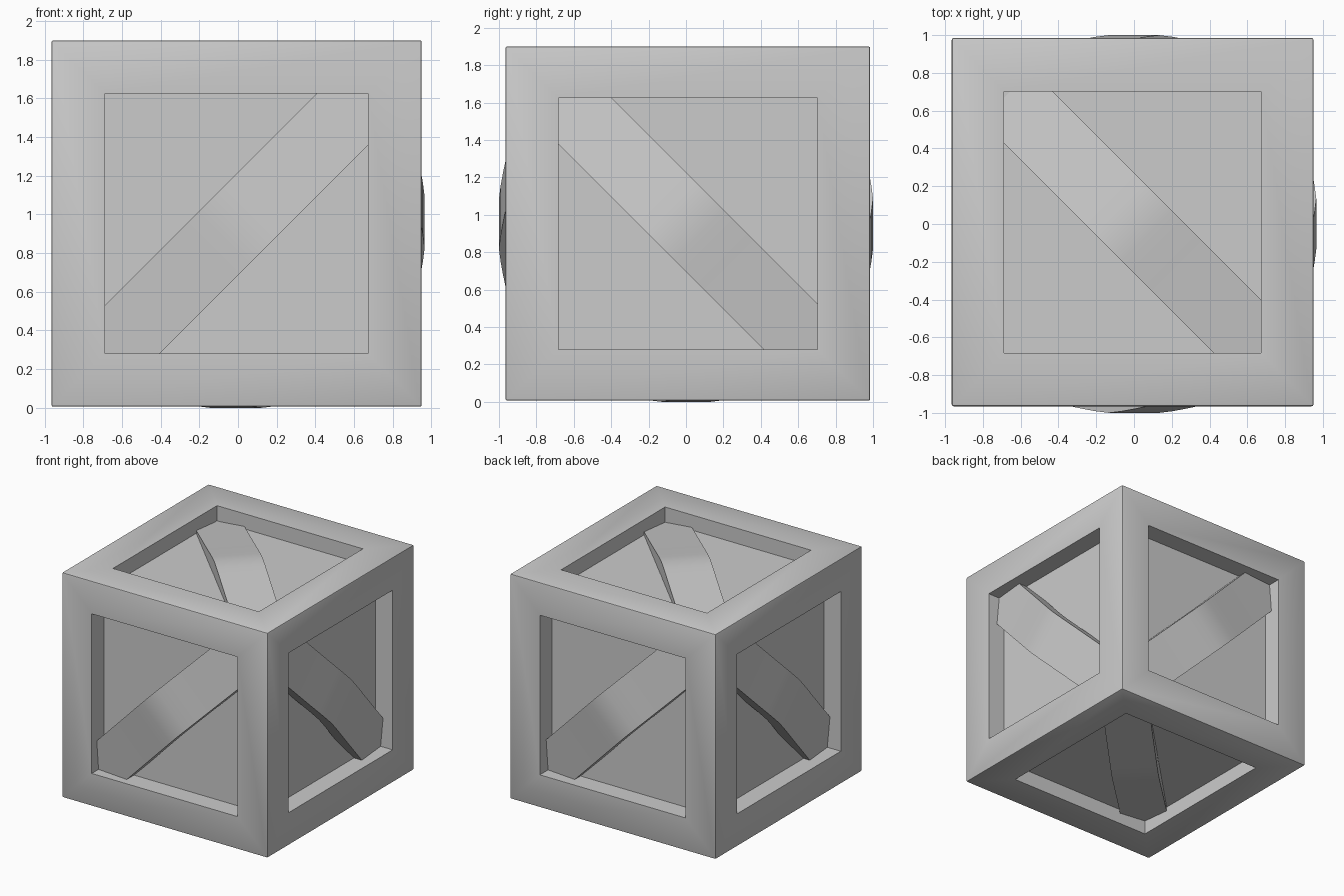
import bpy, bmesh, math
from mathutils import Vector

if "Cube" in bpy.data.objects:
    bpy.data.objects.remove(bpy.data.objects["Cube"])


def finish(name, bm, angle):
    bmesh.ops.recalc_face_normals(bm, faces=bm.faces)
    mesh = bpy.data.meshes.new(name)
    bm.to_mesh(mesh)
    bm.free()
    obj = bpy.data.objects.new(name, mesh)
    bpy.context.collection.objects.link(obj)
    bpy.ops.object.select_all(action='DESELECT')
    obj.select_set(True)
    bpy.context.view_layer.objects.active = obj
    bpy.ops.object.shade_smooth_by_angle(angle=math.radians(angle))
    return obj


def crate_frame():
    # Box with a square recessed panel in every side
    bm = bmesh.new()
    bmesh.ops.create_cube(bm, size=2)
    corners = set(bm.verts)
    sides = list(bm.faces)
    bmesh.ops.inset_individual(bm, faces=sides, thickness=0.29, use_even_offset=True)
    ext = bmesh.ops.extrude_discrete_faces(bm, faces=sides)["faces"]
    for f in ext:
        n = f.normal.copy()
        depth = 0.135 if abs(n.z) > 0.5 else 0.165
        bmesh.ops.translate(bm, verts=list(f.verts), vec=-n * depth)
    bmesh.ops.scale(bm, vec=(0.9575, 0.975, 0.947), verts=bm.verts)
    bmesh.ops.translate(bm, vec=(-0.0075, 0.01, 0.953), verts=bm.verts)
    # Slightly eased outer edges
    edges = [e for e in bm.edges if all(v in corners for v in e.verts)]
    bmesh.ops.bevel(bm, geom=edges, offset=0.01, segments=2, profile=0.5, affect='EDGES')
    return finish("crate_frame", bm, 40)


# Bowed brace profile: distance from the middle, drop below the crest
HALF = [(0.1, 0.009), (0.2, 0.022), (0.3, 0.037), (0.55, 0.071),
        (0.8, 0.104), (1.01, 0.132)]
PROFILE = [(-s, d) for s, d in reversed(HALF)] + [(0, 0)] + HALF
HALF_WIDTH, THICK = 0.188, 0.12


def brace(name, crest, normal, along):
    n, a = Vector(normal), Vector(along).normalized()
    side = n.cross(a)
    c = Vector(crest)
    bm = bmesh.new()
    rings = []
    for s, d in PROFILE:
        rings.append([bm.verts.new(c + a * s + side * t - n * (d + h))
                      for t, h in ((-HALF_WIDTH, 0), (HALF_WIDTH, 0),
                                   (HALF_WIDTH, THICK), (-HALF_WIDTH, THICK))])
    for r, q in zip(rings, rings[1:]):
        for i in range(4):
            j = (i + 1) % 4
            bm.faces.new((r[i], r[j], q[j], q[i]))
    bm.faces.new(rings[0])
    bm.faces.new(rings[-1])
    return finish(name, bm, 30)


crate_frame()

# One diagonal brace across each side
brace("front_brace", (0, -1.0, 0.952), (0, -1, 0), (1, 0, 1))
brace("back_brace", (0, 1.0, 0.952), (0, 1, 0), (-1, 0, 1))
brace("right_brace", (0.965, 0, 0.96), (1, 0, 0), (0, -1, 1))
brace("left_brace", (-0.965, 0, 0.96), (-1, 0, 0), (0, 1, 1))
brace("top_brace", (0, 0.005, 1.897), (0, 0, 1), (1, -1, 0))
brace("bottom_brace", (-0.01, 0, 0), (0, 0, -1), (1, 1, 0))
